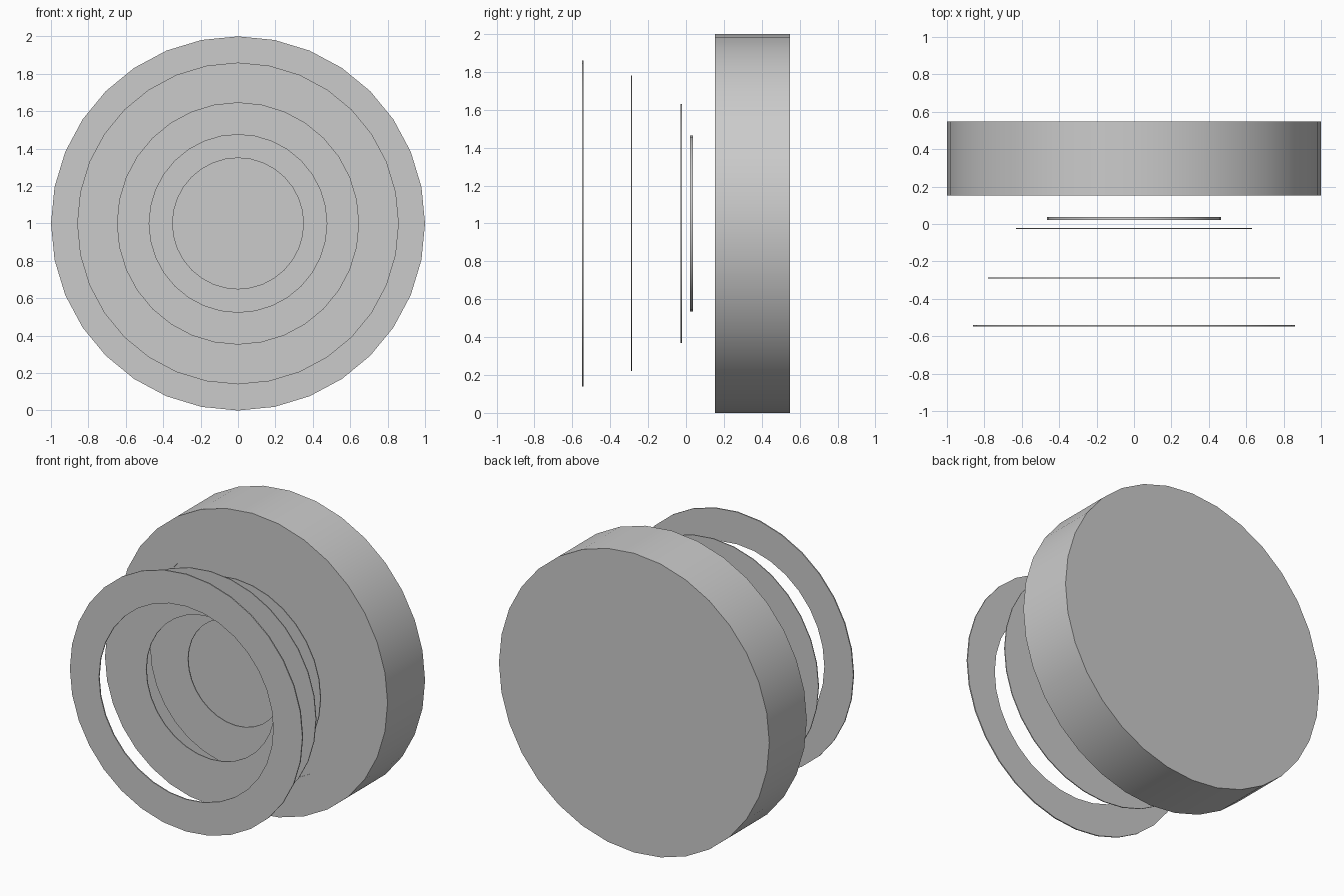
import bpy, bmesh
from math import radians
from mathutils import Matrix, Vector

SIDES = 32
CENTRE_Z = 1.0

cube = bpy.data.objects.get("Cube")
if cube:
    bpy.data.objects.remove(cube, do_unlink=True)


def lathe(name, profile, closed=False):
    """Spin (radius, y) points round the y axis."""
    bm = bmesh.new()
    verts = [bm.verts.new((r, y, 0)) for r, y in profile]
    edges = [bm.edges.new(pair) for pair in zip(verts, verts[1:])]
    if closed:
        edges.append(bm.edges.new((verts[-1], verts[0])))
    bmesh.ops.spin(bm, geom=verts + edges, cent=(0, 0, 0), axis=(0, 1, 0),
                   angle=radians(360), steps=SIDES, use_merge=False)
    bmesh.ops.remove_doubles(bm, verts=bm.verts[:], dist=0.0001)
    bmesh.ops.recalc_face_normals(bm, faces=bm.faces[:])
    mesh = bpy.data.meshes.new(name)
    bm.to_mesh(mesh)
    bm.free()
    obj = bpy.data.objects.new(name, mesh)
    obj.location.z = CENTRE_Z
    bpy.context.collection.objects.link(obj)
    bpy.ops.object.select_all(action='DESELECT')
    obj.select_set(True)
    bpy.context.view_layer.objects.active = obj
    bpy.ops.object.shade_smooth_by_angle(angle=radians(30))
    return obj


def ring(name, outer, inner, y, thickness=0.008):
    a, b = y - thickness / 2, y + thickness / 2
    return lathe(name, [(inner, a), (outer, a), (outer, b), (inner, b)], closed=True)


# Thick rear drum with a very shallow recess in its front face
front, back, lip = 0.152, 0.548, 0.004
lathe("drum", [(0, front + lip), (0.76, front + lip), (0.76, front),
               (1, front), (1, back), (0, back)])

# Thin floating rings, front to back
ring("front_ring", 0.86, 0.645, -0.544)
ring("middle_ring", 0.78, 0.475, -0.288, 0.006)
ring("rear_ring", 0.63, 0.35, -0.025, 0.006)

# Solid disc behind the rings
lathe("centre_disc", [(0, 0.022), (0.465, 0.022), (0.465, 0.038), (0, 0.038)])
